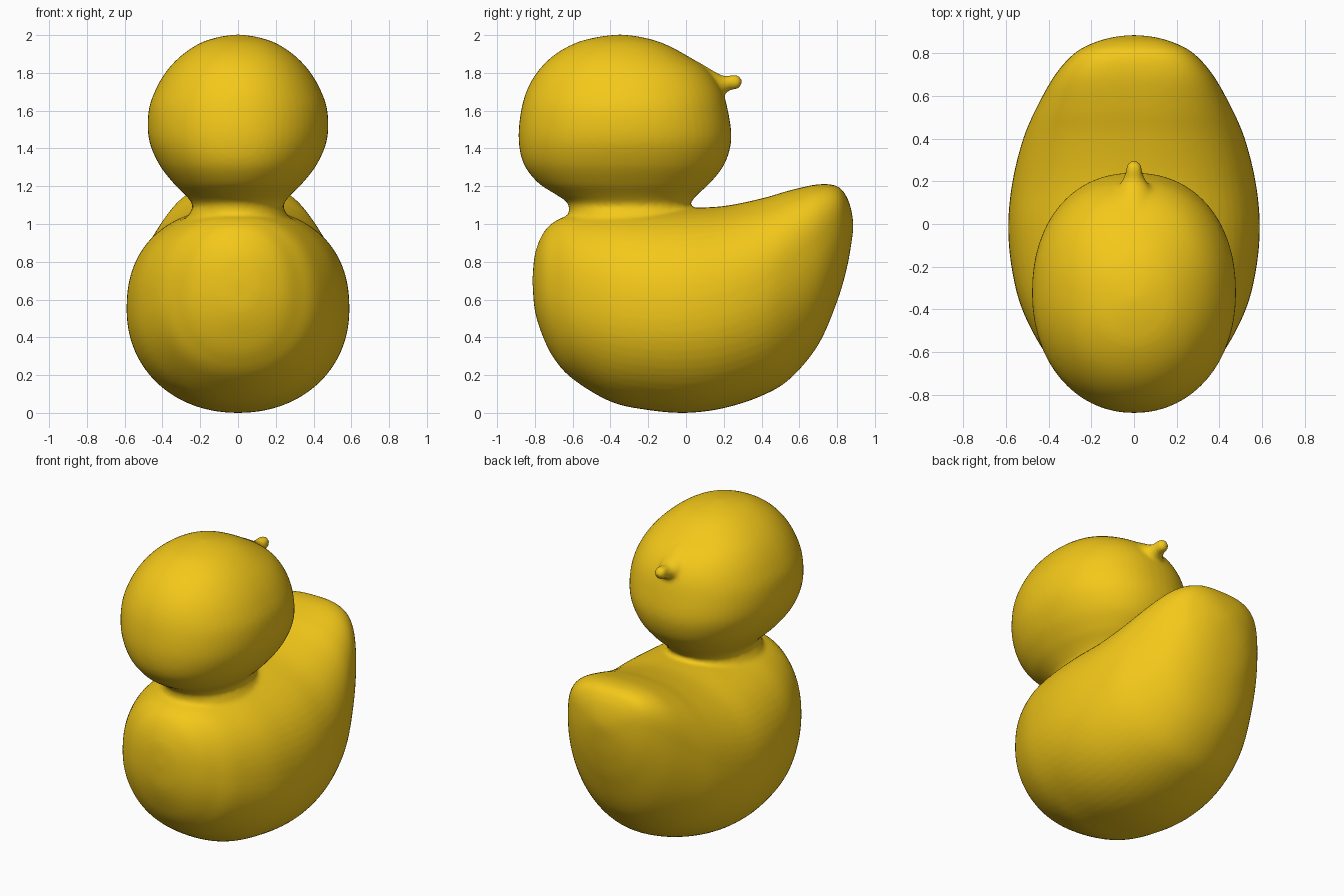
import bpy, bmesh
from math import sin, cos, pi, copysign

SEG, STEPS = 64, 6


def spline(rows):
    # Catmull-Rom interpolation through the station rows
    out = []
    for i in range(len(rows) - 1):
        p0, p1 = rows[max(i - 1, 0)], rows[i]
        p2, p3 = rows[i + 1], rows[min(i + 2, len(rows) - 1)]
        for k in range(STEPS):
            t = k / STEPS
            out.append([0.5 * (2 * b + (c - a) * t + (2 * a - 5 * b + 4 * c - d) * t * t
                               + (3 * b - a - 3 * c + d) * t ** 3)
                        for a, b, c, d in zip(p0, p1, p2, p3)])
    return out + [list(rows[-1])]


def power(v, n):
    return copysign(abs(v) ** (2 / n), v)


def loft(bm, rows, along_z=False):
    # row: position, low edge, high edge, half width, widest level, upper squareness
    rings = []
    for t, lo, hi, hw, mid, n_up in spline(rows):
        ring = []
        for s in range(SEG):
            a = 2 * pi * s / SEG
            n = n_up if sin(a) > 0 else 2.1
            x = hw * power(cos(a), n)
            v = mid + ((hi - mid) if sin(a) > 0 else (mid - lo)) * power(sin(a), n)
            ring.append(bm.verts.new((x, v, t) if along_z else (x, t, v)))
        rings.append(ring)
    for r, q in zip(rings, rings[1:]):
        for s in range(SEG):
            e = (s + 1) % SEG
            bm.faces.new((r[s], r[e], q[e], q[s]))
    bm.faces.new(rings[0])
    bm.faces.new(rings[-1])


bm = bmesh.new()

# body with raised tail, lofted front to back
loft(bm, [
    (-.812, .68, .72, .02, .70, 2.1), (-.80, .54, .84, .12, .69, 2.1),
    (-.76, .41, .945, .235, .66, 2.2), (-.70, .29, 1.01, .32, .63, 2.2),
    (-.60, .18, 1.05, .42, .60, 2.3), (-.40, .06, 1.075, .525, .57, 2.3),
    (-.20, .015, 1.08, .575, .55, 2.3), (0, 0, 1.085, .59, .55, 2.3),
    (.20, .025, 1.095, .57, .57, 2.3), (.40, .09, 1.135, .52, .64, 2.4),
    (.55, .18, 1.178, .455, .75, 2.6), (.70, .36, 1.21, .37, .88, 2.9),
    (.80, .59, 1.20, .28, .98, 2.9), (.85, .76, 1.145, .19, 1.0, 2.7),
    (.876, .90, 1.07, .10, 1.0, 2.3), (.886, .98, 1.0, .02, .99, 2.1)])

# head and pinched neck, lofted bottom to top
heads = [
    (.98, -.62, .04, .30), (1.05, -.62, .03, .26), (1.09, -.62, .025, .24),
    (1.12, -.635, .03, .25), (1.16, -.695, .065, .285), (1.22, -.785, .13, .345),
    (1.32, -.86, .205, .42), (1.45, -.886, .24, .472), (1.60, -.873, .222, .473),
    (1.72, -.837, .185, .432), (1.82, -.775, .11, .37), (1.90, -.69, -.01, .29),
    (1.96, -.58, -.13, .195), (1.99, -.465, -.24, .10), (2.002, -.37, -.33, .02)]
loft(bm, [(z, lo, hi, w, (lo + hi) / 2, 2.2) for z, lo, hi, w in heads], True)

# small beak with a ridge running back into the forehead
beaks = [
    (-.05, 1.72, 1.90, .12), (.05, 1.68, 1.865, .12), (.12, 1.66, 1.825, .10),
    (.17, 1.66, 1.797, .078), (.205, 1.69, 1.783, .055), (.235, 1.708, 1.788, .042),
    (.265, 1.712, 1.792, .037), (.287, 1.724, 1.78, .027), (.297, 1.745, 1.76, .006)]
loft(bm, [(y, lo, hi, w, (lo + hi) / 2, 2) for y, lo, hi, w in beaks])

bmesh.ops.recalc_face_normals(bm, faces=bm.faces)
mesh = bpy.data.meshes.new("toy_duck")
bm.to_mesh(mesh)
bm.free()
duck = bpy.data.objects.new("toy_duck", mesh)
bpy.context.collection.objects.link(duck)

# merge the parts into one skin and soften the joints
rm = duck.modifiers.new("merge", 'REMESH')
rm.mode = 'VOXEL'
rm.voxel_size = 0.014
rm.use_smooth_shade = True
sm = duck.modifiers.new("soften", 'SMOOTH')
sm.factor = 0.5
sm.iterations = 5

mat = bpy.data.materials.new("yellow")
mat.diffuse_color = (0.9, 0.58, 0.01, 1)
mesh.materials.append(mat)
for p in mesh.polygons:
    p.use_smooth = True
